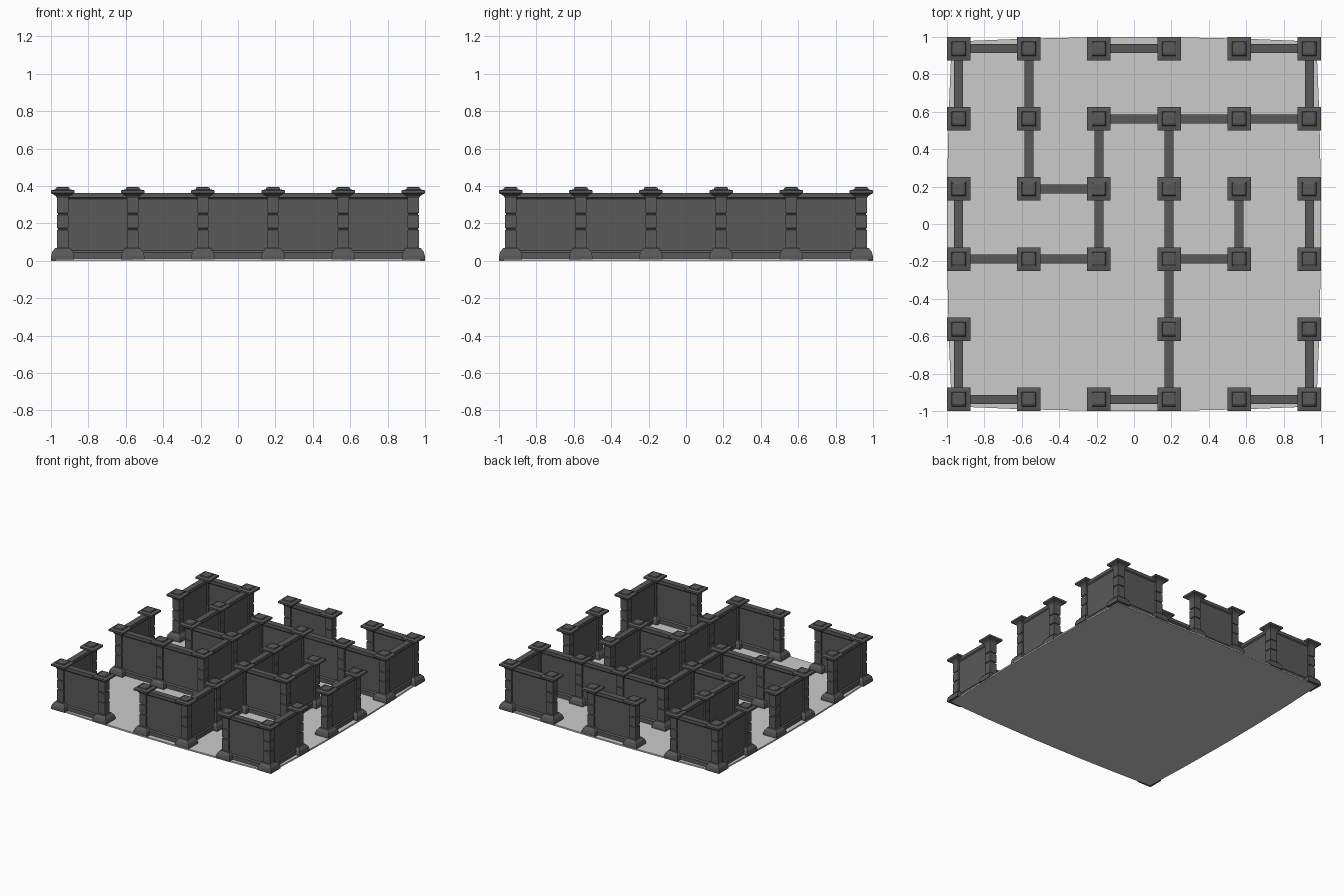
import bpy
import bmesh
from mathutils import Matrix, Vector

cube = bpy.data.objects.get("Cube")
if cube:
    bpy.data.objects.remove(cube, do_unlink=True)

PITCH = 0.375
COUNT = 6


def material(name, value):
    mat = bpy.data.materials.new(name)
    mat.use_nodes = True
    color = (value, value, value, 1)
    mat.diffuse_color = color
    bsdf = mat.node_tree.nodes["Principled BSDF"]
    bsdf.inputs["Base Color"].default_value = color
    bsdf.inputs["Roughness"].default_value = 0.9
    return mat


STONE = material("dark grey stone", 0.1)
PALE = material("pale grey floor", 0.6)


def grid(i):
    return (i - (COUNT - 1) / 2) * PITCH


def mesh_from(bm, name, mat):
    bmesh.ops.recalc_face_normals(bm, faces=bm.faces)
    mesh = bpy.data.meshes.new(name)
    bm.to_mesh(mesh)
    bm.free()
    mesh.materials.append(mat)
    return mesh


def place(name, mesh, location=(0, 0, 0), turned=False):
    obj = bpy.data.objects.new(name, mesh)
    obj.location = location
    obj.rotation_euler.z = Matrix.Rotation(1.5707963, 3, 'Z').to_euler().z if turned else 0
    bpy.context.scene.collection.objects.link(obj)
    return obj


def square_stack(profile):
    """Square rings of (half width, height), joined from bottom to top."""
    bm = bmesh.new()
    rings = []
    for half, z in profile:
        corners = ((-1, -1), (1, -1), (1, 1), (-1, 1))
        rings.append([bm.verts.new((sx * half, sy * half, z)) for sx, sy in corners])
    for low, high in zip(rings, rings[1:]):
        for k in range(4):
            n = (k + 1) % 4
            bm.faces.new((low[k], low[n], high[n], high[k]))
    bm.faces.new(rings[0][::-1])
    bm.faces.new(rings[-1])
    return bm


def extruded_section(half_profile, length):
    """Symmetric wall section of (half thickness, height), run along x."""
    bm = bmesh.new()
    outline = half_profile + [(-y, z) for y, z in reversed(half_profile)]
    face = bm.faces.new([bm.verts.new((-length / 2, y, z)) for y, z in outline])
    out = bmesh.ops.extrude_face_region(bm, geom=[face])
    moved = [v for v in out["geom"] if isinstance(v, bmesh.types.BMVert)]
    bmesh.ops.translate(bm, verts=moved, vec=Vector((length, 0, 0)))
    return bm


# Pillar: flared foot, block shaft with grooves, stepped cap
pillar_profile = [(0.062, 0.008), (0.062, 0.026), (0.056, 0.048), (0.046, 0.06), (0.04, 0.068), (0.03, 0.07)]
for joint in (0.17, 0.25):
    pillar_profile += [(0.03, joint - 0.006), (0.025, joint - 0.003),
                       (0.025, joint + 0.003), (0.03, joint + 0.006)]
pillar_profile += [(0.03, 0.335), (0.038, 0.348), (0.0625, 0.362), (0.0625, 0.377),
                   (0.038, 0.382), (0.036, 0.391), (0.026, 0.396)]
pillar_mesh = mesh_from(square_stack(pillar_profile), "pillar", STONE)

# Wall: plinth, recessed panel and coping in one section
wall_section = [(0.024, 0.008), (0.024, 0.045), (0.016, 0.055),
                (0.016, 0.33), (0.024, 0.338), (0.024, 0.364)]
wall_mesh = mesh_from(extruded_section(wall_section, PITCH), "wall", STONE)

# Floor: thin slab with gently bowed sides
bm = bmesh.new()
rim = []
for side in range(4):
    turn = Matrix.Rotation(side * 1.5707963, 3, 'Z')
    for i in range(COUNT - 1):
        t = 2 * i / (COUNT - 1) - 1
        rim.append(bm.verts.new(turn @ Vector((t * 0.975, -1 + 0.025 * t * t, 0))))
slab = bm.faces.new(rim)
top = bmesh.ops.extrude_face_region(bm, geom=[slab])
bmesh.ops.translate(bm, verts=[v for v in top["geom"] if isinstance(v, bmesh.types.BMVert)],
                    vec=Vector((0, 0, 0.012)))
place("floor", mesh_from(bm, "floor", PALE))

# Pillars on every grid point apart from a few in the second row
MISSING = {(1, 1), (2, 1), (4, 1)}
for i in range(COUNT):
    for j in range(COUNT):
        if (i, j) not in MISSING:
            place(f"pillar_{i}_{j}", pillar_mesh, (grid(i), grid(j), 0))

# Walls: for each row or column, the bays that are closed
ROWS = {0: (0, 2, 4), 2: (0, 1, 3), 3: (1,), 4: (2, 3, 4), 5: (0, 2, 4)}
COLUMNS = {0: (0, 2, 4), 1: (3, 4), 2: (2, 3), 3: (0, 1, 2, 3), 4: (2,), 5: (0, 2, 4)}
for row, bays in ROWS.items():
    for bay in bays:
        place(f"cross_wall_{row}_{bay}", wall_mesh, (grid(bay + 0.5), grid(row), 0))
for column, bays in COLUMNS.items():
    for bay in bays:
        place(f"long_wall_{column}_{bay}", wall_mesh, (grid(column), grid(bay + 0.5), 0), True)
